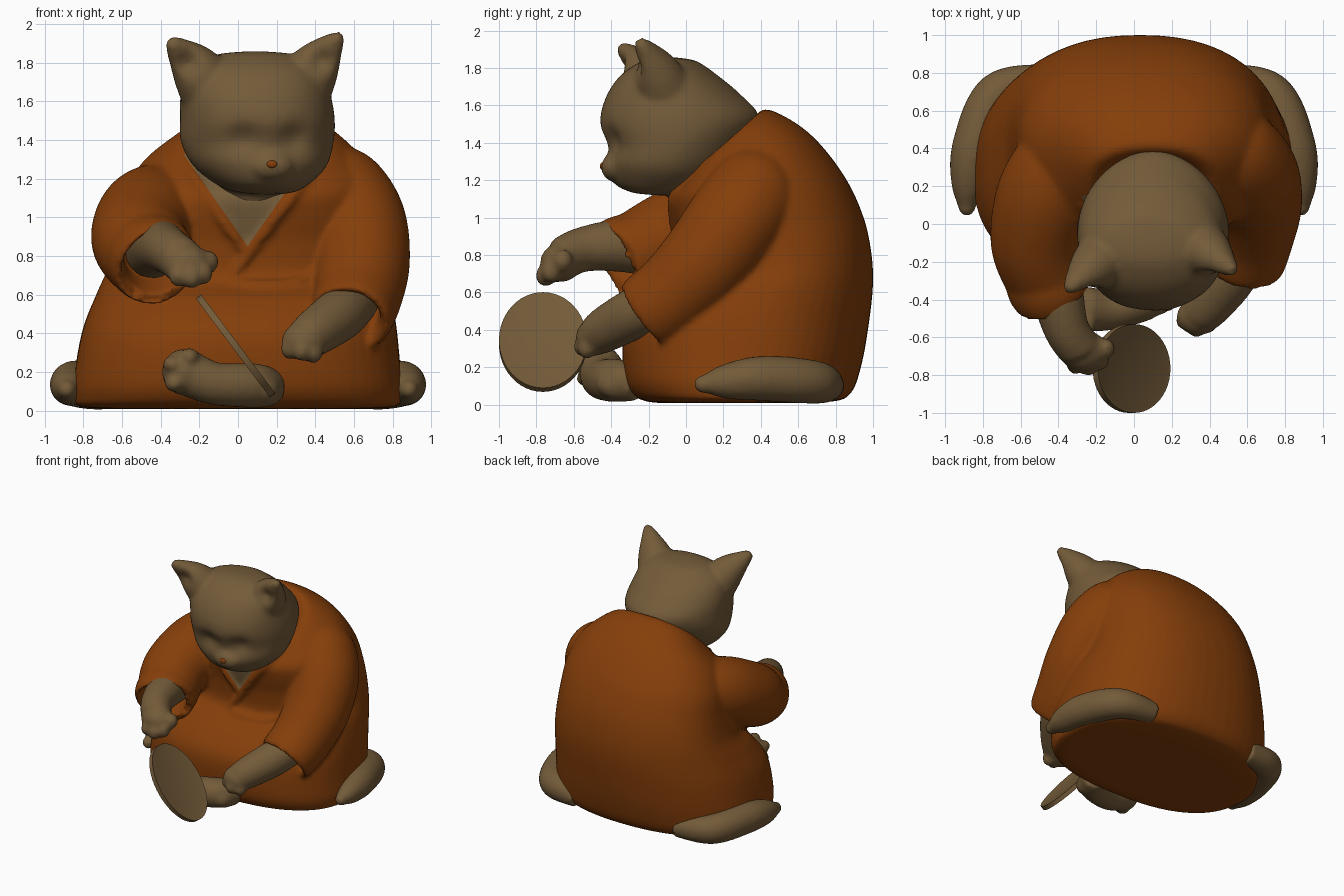
import bpy, bmesh, math
from mathutils import Vector, Matrix
from mathutils.bvhtree import BVHTree

cube = bpy.data.objects.get("Cube")
if cube:
    bpy.data.objects.remove(cube)


def material(name, rgb):
    m = bpy.data.materials.new(name)
    m.use_nodes = True
    m.diffuse_color = (*rgb, 1)
    m.node_tree.nodes["Principled BSDF"].inputs["Base Color"].default_value = (*rgb, 1)
    return m


ORANGE = material("burnt orange cloth", (0.235, 0.049, 0.003))
BROWN = material("warm brown fur", (0.172, 0.104, 0.041))
SIDES = 56
X, Y, Z = Vector((1, 0, 0)), Vector((0, 1, 0)), Vector((0, 0, 1))


def spline(rows, steps=8):
    """Catmull-Rom through rows of numbers."""
    ext = [rows[0]] + list(rows) + [rows[-1]]
    out = []
    for i in range(1, len(rows)):
        for s in range(steps):
            t = s / steps
            out.append([0.5 * (2 * b + (c - a) * t + (2 * a - 5 * b + 4 * c - d) * t * t
                               + (3 * b - a - 3 * c + d) * t ** 3)
                        for a, b, c, d in zip(*ext[i - 1:i + 3])])
    return out + [list(rows[-1])]


def skin(bm, rings):
    """Bridge closed loops of points and cap both ends."""
    loops = [[bm.verts.new(p) for p in ring] for ring in rings]
    for a, b in zip(loops, loops[1:]):
        for i in range(SIDES):
            j = (i + 1) % SIDES
            bm.faces.new((a[i], a[j], b[j], b[i]))
    bm.faces.new(loops[0][::-1])
    bm.faces.new(loops[-1])


def stack(bm, rows, front_square, back_square):
    """Rings given by front y, z, back y, z, centre x and half width."""
    rings = []
    for fy, fz, by, bz, cx, hw in spline(rows):
        front, back = Vector((cx, fy, fz)), Vector((cx, by, bz))
        mid, depth = (front + back) / 2, (back - front) / 2
        ring = []
        for i in range(SIDES):
            a = math.tau * i / SIDES
            c, s = math.cos(a), math.sin(a)
            e = 2 / (front_square if s < 0 else back_square)
            c, s = (math.copysign(abs(k) ** e, k) for k in (c, s))
            ring.append(mid + X * hw * c + depth * s)
        rings.append(ring)
    skin(bm, rings)


def tube(bm, rows, ref=X):
    """Limb through rows of x, y, z, radius and optional second radius."""
    rows = spline(rows)
    pts = [Vector(r[:3]) for r in rows]
    rings, old = [], None
    for i, r in enumerate(rows):
        t = (pts[min(i + 1, len(pts) - 1)] - pts[max(i - 1, 0)]).normalized()
        if old and t.dot(old) < 0:      # keep the frame where a cuff turns inward
            t = -t
        if old and t.dot(old) < .8:
            t = old
        old = t
        u = t.cross(ref).normalized()
        v = u.cross(t)
        rings.append([pts[i] + u * r[3] * math.cos(math.tau * k / SIDES)
                      + v * r[-1] * math.sin(math.tau * k / SIDES) for k in range(SIDES)])
    skin(bm, rings)


def blob(bm, centre, size):
    bmesh.ops.create_uvsphere(bm, u_segments=20, v_segments=12, radius=1,
                              matrix=Matrix.Translation(centre) @ Matrix.Diagonal((*size, 1)))


def finish(bm, name, mats, fuse=True):
    """Make the object; fuse overlapping pieces into one soft surface."""
    bmesh.ops.recalc_face_normals(bm, faces=bm.faces)
    for f in bm.faces:
        f.smooth = True
    mesh = bpy.data.meshes.new(name)
    bm.to_mesh(mesh)
    bm.free()
    for m in mats:
        mesh.materials.append(m)
    ob = bpy.data.objects.new(name, mesh)
    bpy.context.collection.objects.link(ob)
    if fuse:
        rm = ob.modifiers.new("Fuse", 'REMESH')
        rm.mode, rm.voxel_size, rm.use_smooth_shade = 'VOXEL', .018, True
        sm = ob.modifiers.new("Soften", 'SMOOTH')
        sm.factor, sm.iterations = 0.5, 4
    return ob


# Robe: seated body
bm = bmesh.new()
stack(bm, [(.1, .01, .4, .01, 0, .3), (-.2, .015, .76, .015, 0, .78), (-.31, .09, .88, .06, 0, .85),
           (-.34, .25, .94, .22, 0, .84), (-.32, .42, .98, .45, .01, .81), (-.2, .57, 1, .65, .03, .76),
           (-.05, .68, .99, .82, .04, .71), (-.04, .85, .95, 1, .05, .68), (-.07, 1, .86, 1.2, .06, .66),
           (-.08, 1.1, .72, 1.39, .08, .59), (-.03, 1.18, .58, 1.51, .1, .47),
           (.02, 1.24, .42, 1.58, .1, .34), (.07, 1.2, .35, 1.5, .1, .25)], 2.5, 2.25)
bm.normal_update()
body = BVHTree.FromBMesh(bm)


def band(points, radius):
    """Raised cloth edge laid on the front of the body, thin at both ends."""
    rows = []
    for x, z in points:
        hit = body.ray_cast(Vector((x, -2, z)), Y)[0]
        if hit:
            rows.append([x, hit.y, z, radius])
    rows[0][3] = rows[-1][3] = radius * .4
    tube(bm, rows, Y)


# Robe: crossed lapels and lap fold
band([(-.28, 1.28), (-.2, 1.17), (-.09, 1), (.02, .85), (.06, .79)], .026)
band([(.38, 1.23), (.29, 1.12), (.18, .98), (.08, .85), (-.04, .68)], .03)
band([(-.04, .67), (.1, .65), (.28, .66), (.42, .71)], .025)
# Robe: sleeves with hollow cuffs
tube(bm, [(-.3, .5, 1.1, .1), (-.37, .38, 1.07, .21), (-.46, .17, 1, .26), (-.51, -.08, .89, .25),
          (-.46, -.26, .8, .235), (-.43, -.36, .78, .225), (-.43, -.34, .78, .17), (-.46, -.18, .83, .14)])
tube(bm, [(.4, .48, 1.2, .1), (.48, .4, 1.16, .24), (.6, .28, 1, .26), (.64, .12, .78, .25),
          (.62, -.05, .6, .23), (.58, -.21, .48, .21), (.585, -.19, .495, .155), (.62, -.05, .6, .13)])
robe = finish(bm, "robe", [ORANGE, BROWN])
fused = bpy.data.meshes.new_from_object(robe.evaluated_get(bpy.context.evaluated_depsgraph_get()))
robe.modifiers.clear()
robe.data = fused
# Bare chest cut between the lapels
bm = bmesh.new()
bm.from_mesh(fused)
tip = Vector((.05, 0, .85))
edges = [Vector((s * 1.44, 0, 1)) for s in (-1, 1)]
for n in edges:
    bmesh.ops.bisect_plane(bm, geom=bm.verts[:] + bm.edges[:] + bm.faces[:], plane_co=tip, plane_no=n)
for f in bm.faces:
    c = f.calc_center_median()
    f.smooth = True
    f.material_index = int(c.y < .15 and c.z < 1.35 and all((c - tip).dot(n) > 0 for n in edges))
bm.to_mesh(fused)
bm.free()

# Head with neck, muzzle and ears
bm = bmesh.new()
stack(bm, [(-.22, 1.125, -.16, 1.12, .15, .04), (-.29, 1.135, -.1, 1.12, .15, .12),
           (-.38, 1.18, .08, 1.14, .13, .22), (-.42, 1.28, .22, 1.24, .115, .34),
           (-.42, 1.38, .33, 1.4, .1, .395), (-.46, 1.5, .39, 1.54, .1, .4),
           (-.43, 1.64, .29, 1.66, .09, .385), (-.35, 1.76, .17, 1.76, .09, .34),
           (-.23, 1.84, .06, 1.835, .09, .22), (-.13, 1.86, -.04, 1.855, .09, .07)], 2.2, 1.85)
tube(bm, [(.1, .06, 1.4, .27), (.08, .13, 1.15, .22), (.07, .22, .95, .18)])
blob(bm, (.17, -.375, 1.27), (.12, .08, .08))
tube(bm, [(.3, -.09, 1.62, .17, .17), (.4, -.16, 1.78, .13, .125), (.475, -.21, 1.88, .075, .07),
          (.535, -.25, 1.945, .025, .025)], Y)
tube(bm, [(-.12, -.15, 1.62, .17, .17), (-.22, -.23, 1.77, .13, .125), (-.3, -.3, 1.86, .075, .07),
          (-.355, -.35, 1.915, .03, .025)], Y)
# Closed eye sockets and hollow ears
bmesh.ops.recalc_face_normals(bm, faces=bm.faces)
bm.normal_update()
front = [v for v in bm.verts if v.normal.y < .1]
for centre, radius, depth in [((.03, -.44, 1.41), .07, .035), ((.3, -.42, 1.41), .07, .04),
                              ((-.26, -.36, 1.8), .06, .05), ((.43, -.28, 1.81), .06, .05)]:
    centre = Vector(centre)
    for v in front:
        d = (v.co - centre).length / radius
        v.co.y += depth * math.exp(-d * d)
finish(bm, "head", [BROWN])

# Nose
bm = bmesh.new()
blob(bm, (.175, -.446, 1.275), (.028, .014, .02))
finish(bm, "nose", [ORANGE], False)

# Raised right forearm with curled paw
bm = bmesh.new()
tube(bm, [(-.45, -.14, .82, .14), (-.41, -.35, .85, .14), (-.36, -.55, .83, .12), (-.29, -.66, .78, .115)])
blob(bm, (-.27, -.67, .76), (.13, .11, .105))
for x, y, z in [(-.31, -.74, .7), (-.24, -.75, .69), (-.18, -.72, .71), (-.15, -.66, .77)]:
    blob(bm, (x, y, z), (.05, .055, .06))
finish(bm, "right_forearm", [BROWN])

# Lowered left forearm with paw
bm = bmesh.new()
tube(bm, [(.62, -.06, .58, .12), (.53, -.25, .5, .135), (.42, -.4, .42, .125), (.35, -.48, .37, .11)])
blob(bm, (.34, -.49, .36), (.115, .1, .1))
for x, y, z in [(.27, -.51, .32), (.33, -.55, .31), (.39, -.53, .3)]:
    blob(bm, (x, y, z), (.05, .05, .055))
finish(bm, "left_forearm", [BROWN])

# Legs tucked out at each side
for name, s in (("left_leg", 1), ("right_leg", -1)):
    bm = bmesh.new()
    tube(bm, [(s * .45, .77, .1, .08), (s * .72, .69, .12, .115), (s * .84, .42, .14, .12),
              (s * .875, .22, .125, .095), (s * .885, .1, .11, .05)], Z)
    blob(bm, (s * .885, .1, .11), (.05, .06, .05))
    finish(bm, name, [BROWN])

# Crossed front foot
bm = bmesh.new()
tube(bm, [(-.27, -.45, .2, .12), (-.12, -.45, .14, .11), (.08, -.38, .13, .115), (.16, -.26, .12, .1)], Z)
blob(bm, (-.28, -.46, .2), (.115, .12, .12))
for x, z in [(-.34, .24), (-.25, .28), (-.33, .14)]:
    blob(bm, (x, -.52, z), (.05, .07, .045))
blob(bm, (.14, -.36, .11), (.08, .12, .085))
finish(bm, "front_foot", [BROWN])

# Oval hand disc with a slim rim
bm = bmesh.new()
place = (Matrix.Translation((-.013, -.765, .335)) @ Matrix.Rotation(math.atan2(.8, .6), 4, 'Y')
         @ Matrix.Diagonal((.32, .235, 1, 1)))
bmesh.ops.create_cone(bm, cap_ends=True, segments=48, radius1=1, radius2=1, depth=.035, matrix=place)
caps = [f for f in bm.faces if len(f.verts) > 4]
bmesh.ops.inset_individual(bm, faces=caps, thickness=.018, depth=-.005)
disc = finish(bm, "hand_disc", [BROWN], False)
disc.select_set(True)
bpy.context.view_layer.objects.active = disc
bpy.ops.object.shade_smooth_by_angle()
